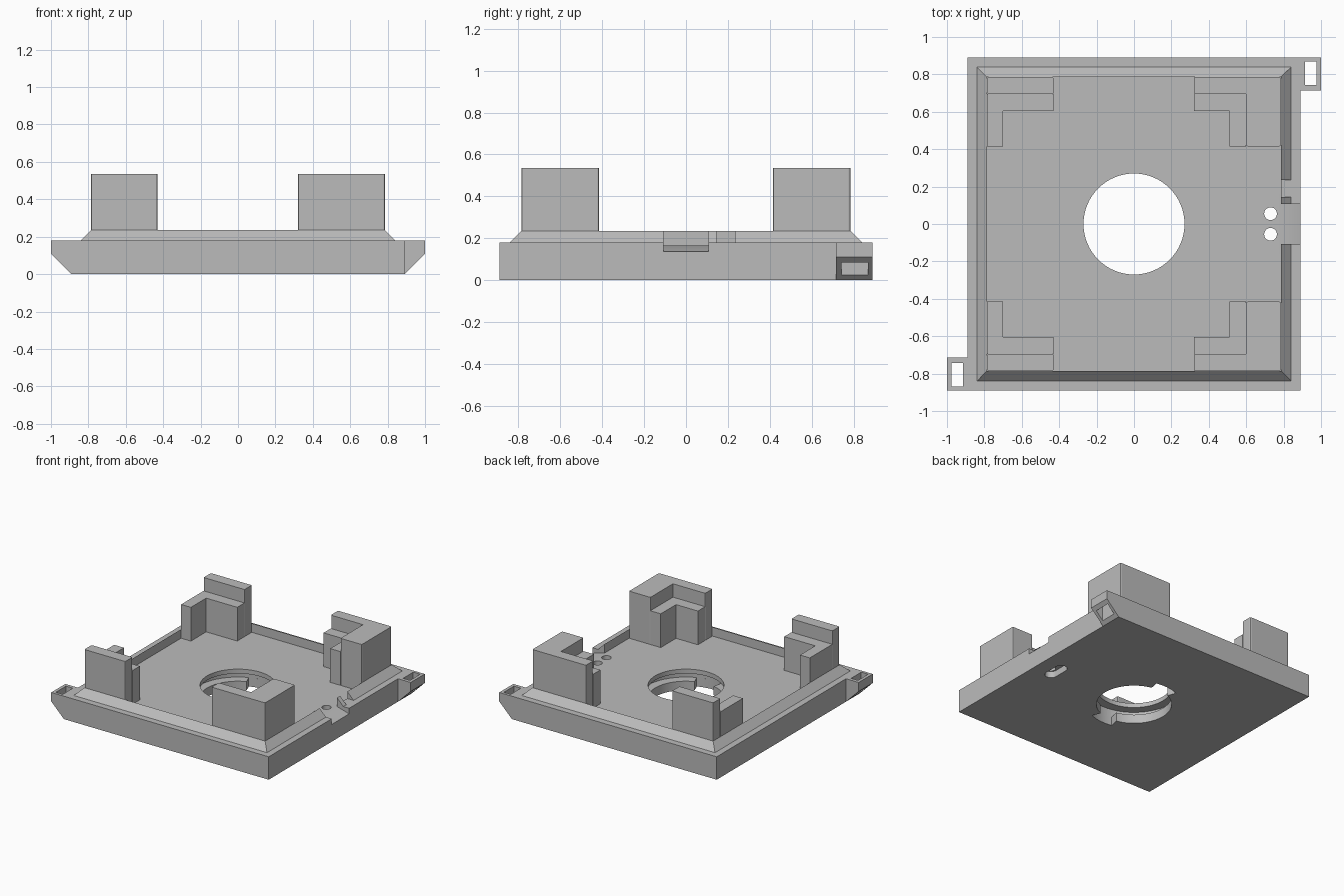
import bpy, bmesh, math

cube = bpy.data.objects.get("Cube")
if cube:
    bpy.data.objects.remove(cube, do_unlink=True)

grey = bpy.data.materials.new("plain grey")
grey.use_nodes = True
COLOUR = (0.5, 0.5, 0.5, 1)
grey.diffuse_color = COLOUR
grey.node_tree.nodes["Principled BSDF"].inputs["Base Color"].default_value = COLOUR

HALF, LIP, WALL = 0.89, 0.84, 0.785      # half widths: base, lip foot, lip crest
FLOOR, DECK, CREST = 0.165, 0.18, 0.235  # heights: floor, base edge, lip crest
LOW, HIGH = 0.43, 0.535                  # post step heights


def make(name, bm):
    bmesh.ops.recalc_face_normals(bm, faces=bm.faces)
    mesh = bpy.data.meshes.new(name)
    bm.to_mesh(mesh)
    bm.free()
    obj = bpy.data.objects.new(name, mesh)
    bpy.context.collection.objects.link(obj)
    mesh.materials.append(grey)
    return obj


def loft(name, rings):
    """Closed solid through rings holding equal numbers of points."""
    bm = bmesh.new()
    loops = [[bm.verts.new(p) for p in ring] for ring in rings]
    n = len(loops[0])
    for a, b in zip(loops, loops[1:]):
        for i in range(n):
            j = (i + 1) % n
            bm.faces.new((a[i], a[j], b[j], b[i]))
    bm.faces.new(loops[0])
    bm.faces.new(loops[-1])
    return make(name, bm)


def prism(name, outline, z0, z1):
    return loft(name, [[(x, y, z) for x, y in outline] for z in (z0, z1)])


def side_prism(name, outline, y0, y1):
    return loft(name, [[(x, y, z) for x, z in outline] for y in (y0, y1)])


def rect(x0, x1, y0, y1):
    return [(x0, y0), (x1, y0), (x1, y1), (x0, y1)]


def arc(cx, cy, r, start, end, n):
    angles = [math.radians(start + (end - start) * i / n) for i in range(n + 1)]
    return [(cx + r * math.cos(a), cy + r * math.sin(a)) for a in angles]


def circle(cx, cy, r, n):
    return arc(cx, cy, r, 0, 360, n)[:-1]


def cut(target, cutter):
    mod = target.modifiers.new("cut", "BOOLEAN")
    mod.operation = "DIFFERENCE"
    mod.solver = "EXACT"
    mod.object = cutter
    bpy.context.view_layer.objects.active = target
    bpy.ops.object.modifier_apply(modifier=mod.name)
    bpy.data.objects.remove(cutter, do_unlink=True)


# Base plate with sloping lip and recessed floor
levels = [(HALF, 0), (HALF, DECK), (LIP, DECK), (WALL, CREST), (WALL, FLOOR)]
base = loft("base_plate", [[(x, y, z) for x, y in rect(-h, h, -h, h)] for h, z in levels])

# Central bore, inner groove and entry notches on the underside
cut(base, prism("bore", circle(0, 0, 0.27, 64), -0.1, 0.3))
cut(base, prism("groove", circle(0, 0, 0.34, 64), 0.07, 0.13))
for mid in (-85, 95):
    sector = arc(0, 0, 0.34, mid - 17, mid + 17, 8) + arc(0, 0, 0.2, mid + 17, mid - 17, 2)
    cut(base, prism("entry_notch", sector, -0.1, 0.1))

# Pair of wire holes joined by a shallow slot below
for y in (-0.055, 0.055):
    cut(base, prism("wire_hole", circle(0.73, y, 0.034, 24), -0.1, 0.3))
slot = arc(0.73, 0.055, 0.045, 0, 180, 12) + arc(0.73, -0.055, 0.045, 180, 360, 12)
cut(base, prism("wire_slot", slot, -0.1, 0.05))

# Sloping wire exit and a small gap in the lip
exit_profile = [(0.77, FLOOR), (WALL, FLOOR), (0.9, 0.133), (0.9, 0.3), (0.77, 0.3)]
cut(base, side_prism("wire_exit", exit_profile, -0.108, 0.108))
cut(base, prism("lip_gap", rect(0.77, 0.87, 0.145, 0.235), DECK, 0.3))

# Slotted ears on two opposite corners
for name, s in (("back_left_ear", 1), ("front_right_ear", -1)):
    profile = [(s * 0.88, 0), (s * HALF, 0), (s, 0.11), (s, DECK), (s * 0.88, DECK)]
    ear = side_prism(name, profile, s * 0.715, s * HALF)
    cut(ear, prism("ear_slot", rect(s * 0.915, s * 0.975, s * 0.742, s * 0.868), -0.1, 0.3))


def post(name, s, parts):
    """Corner post of stepped blocks, mirrored front to back by s."""
    for label, outline, top in parts:
        obj = prism(name + label, [(x, s * y) for x, y in outline], FLOOR - 0.01, top)
        # Slightly rounded upright corners
        bm = bmesh.new()
        bm.from_mesh(obj.data)
        upright = [e for e in bm.edges
                   if abs(e.verts[0].co.z - e.verts[1].co.z) > 0.1
                   and label == "_wall" and e.calc_face_angle_signed() > 0]
        if upright:
            bmesh.ops.bevel(bm, geom=upright, offset=0.008, segments=2,
                            profile=0.5, affect="EDGES")
        bm.to_mesh(obj.data)
        bm.free()


# Four corner posts: tall outer wall with a lower inner shelf
MID, INNER, END = 0.695, 0.605, 0.415
right_parts = [
    ("_wall", rect(-WALL, -0.43, MID, WALL), HIGH),
    ("_shelf", [(-WALL, END), (-0.7, END), (-0.7, INNER), (-0.43, INNER),
                (-0.43, MID), (-WALL, MID)], LOW)]
left_parts = [
    ("_wall", [(0.6, END), (WALL, END), (WALL, WALL), (0.32, WALL),
               (0.32, MID), (0.6, MID)], HIGH),
    ("_shelf", [(0.51, END), (0.6, END), (0.6, MID), (0.32, MID),
                (0.32, INNER), (0.51, INNER)], LOW)]
for side, s in (("back", 1), ("front", -1)):
    post(side + "_right_post", s, right_parts)
    post(side + "_left_post", s, left_parts)

# Smooth round surfaces while keeping edges sharp
bpy.ops.object.select_all(action="DESELECT")
base.select_set(True)
bpy.context.view_layer.objects.active = base
bpy.ops.object.shade_smooth_by_angle(angle=math.radians(30))
